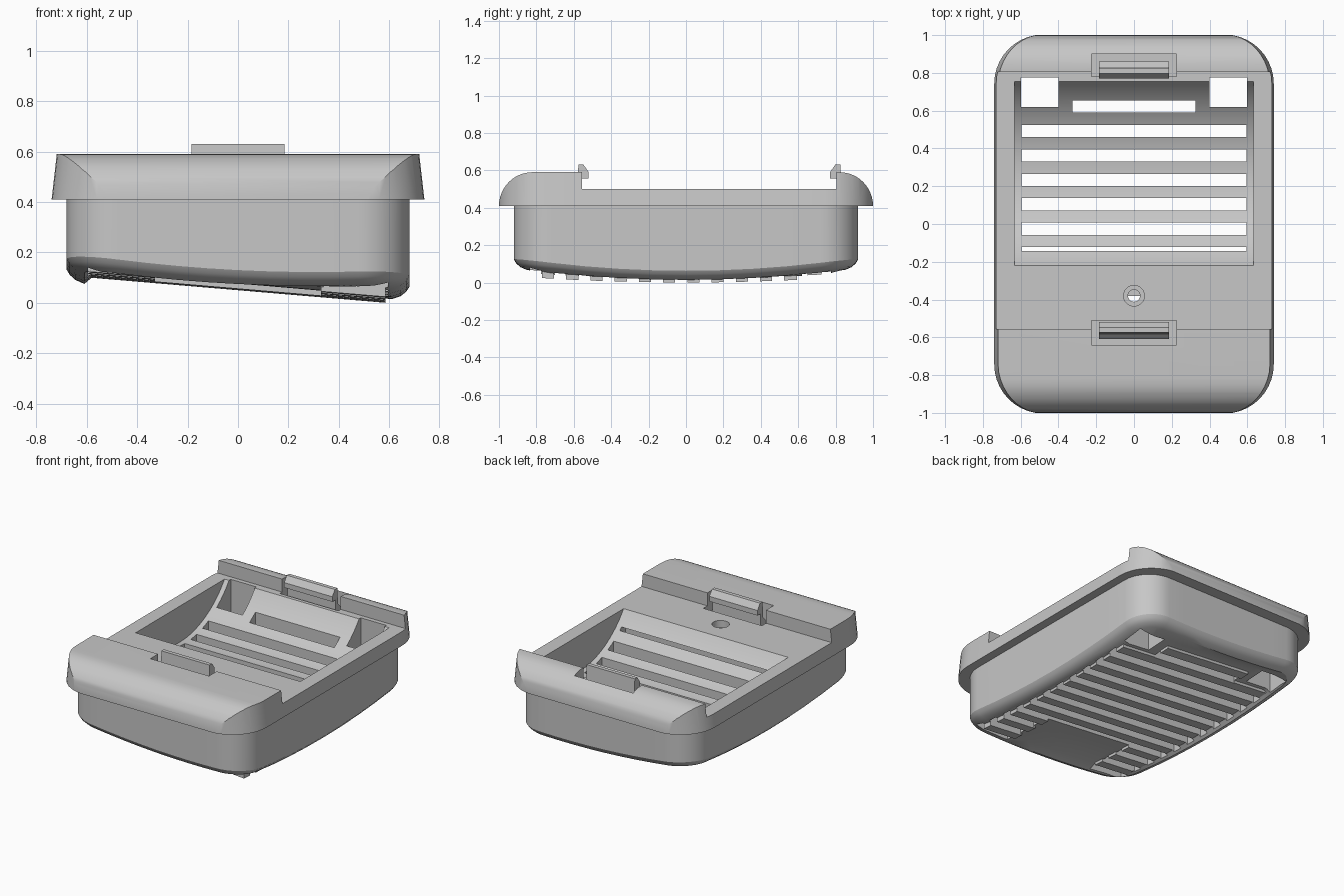
import bpy, bmesh, math

if "Cube" in bpy.data.objects:
    bpy.data.objects.remove(bpy.data.objects["Cube"])

grey = bpy.data.materials.new("plain grey")
grey.diffuse_color = (0.57, 0.57, 0.57, 1)
grey.use_nodes = True
grey.node_tree.nodes["Principled BSDF"].inputs["Base Color"].default_value = grey.diffuse_color


def make(name, bm):
    bm.normal_update()
    if bm.calc_volume(signed=True) < 0:
        bmesh.ops.reverse_faces(bm, faces=bm.faces)
    me = bpy.data.meshes.new(name)
    bm.to_mesh(me)
    bm.free()
    me.materials.append(grey)
    ob = bpy.data.objects.new(name, me)
    bpy.context.collection.objects.link(ob)
    return ob


def add_box(bm, x0, x1, y0, y1, z0, z1, bottom=None):
    """Box whose underside can follow a height function."""
    low = bottom or (lambda x, y: z0)
    c = [(x0, y0), (x1, y0), (x1, y1), (x0, y1)]
    a = [bm.verts.new((x, y, low(x, y))) for x, y in c]
    b = [bm.verts.new((x, y, z1)) for x, y in c]
    bm.faces.new(a[::-1])
    bm.faces.new(b)
    for i in range(4):
        j = (i + 1) % 4
        bm.faces.new((a[i], a[j], b[j], b[i]))


def extrude_x(name, pts, hx):
    """Side profile (y, z) extruded across x."""
    bm = bmesh.new()
    a = [bm.verts.new((-hx, y, z)) for y, z in pts]
    b = [bm.verts.new((hx, y, z)) for y, z in pts]
    bm.faces.new(a[::-1])
    bm.faces.new(b)
    for i in range(len(pts)):
        j = (i + 1) % len(pts)
        bm.faces.new((a[i], a[j], b[j], b[i]))
    return make(name, bm)


def rounded_rect(hx, hy, r, n=10, m=8):
    corners = []
    for k, (sx, sy) in enumerate([(1, 1), (-1, 1), (-1, -1), (1, -1)]):
        corners.append([(sx * (hx - r) + r * math.cos(t), sy * (hy - r) + r * math.sin(t))
                        for t in [(k + i / n) * math.pi / 2 for i in range(n + 1)]])
    pts = []
    for k in range(4):
        pts += corners[k]
        (ax, ay), (bx, by) = corners[k][-1], corners[(k + 1) % 4][0]
        pts += [(ax + (bx - ax) * i / m, ay + (by - ay) * i / m) for i in range(1, m)]
    return pts


def loft(name, rings):
    bm = bmesh.new()
    rows = [[bm.verts.new(p) for p in ring] for ring in rings]
    n = len(rows[0])
    for a, b in zip(rows, rows[1:]):
        for i in range(n):
            j = (i + 1) % n
            bm.faces.new((a[i], a[j], b[j], b[i]))
    bm.faces.new(rows[0][::-1])
    mid = bm.verts.new([sum(v.co[k] for v in rows[-1]) / n for k in range(3)])
    for i in range(n):
        bm.faces.new((rows[-1][i], rows[-1][(i + 1) % n], mid))
    return make(name, bm)


def volume(me):
    bm = bmesh.new()
    bm.from_mesh(me)
    v = bm.calc_volume(signed=True)
    bm.free()
    return v


def boolean(ob, tool, op):
    """Apply a boolean, moving to the next solver if the result is implausible."""
    before = volume(ob.data)
    low, high = {'UNION': (1, 9), 'DIFFERENCE': (0.4, 1), 'INTERSECT': (0.2, 1)}[op]
    mod = ob.modifiers.new(op, 'BOOLEAN')
    mod.operation, mod.object = op, tool
    for solver in ('EXACT', 'MANIFOLD', 'FLOAT'):
        mod.solver = solver
        bpy.context.view_layer.update()
        dg = bpy.context.evaluated_depsgraph_get()
        me = bpy.data.meshes.new_from_object(ob.evaluated_get(dg))
        if low * before <= volume(me) <= high * before:
            ob.data = me
            break
    ob.modifiers.remove(mod)
    bpy.data.objects.remove(tool, do_unlink=True)


def edge_z(x, y):       # lower edge of the side walls
    return 0.13 - 0.05 * x + 0.08 * x * x - 0.07 * (1 - (y / 0.92) ** 2)


def slat_z(x, y):       # tilted underside of the slats
    return 0.05 - 0.085 * x + 0.04 * y * y


# Lower body: straight walls, rolled lower edge, shallow underside
rings = [[(x, y, 0.46) for x, y in rounded_rect(0.68, 0.92, 0.2)]]
for inset, drop in [(0, 0), (0.012, 0.018), (0.035, 0.035), (0.07, 0.045)]:
    rings.append([(x, y, edge_z(x, y) - drop)
                  for x, y in rounded_rect(0.68 - inset, 0.92 - inset, 0.2 - inset)])
for s in (0.92, 0.6, 0.3):
    rings.append([(x, y, slat_z(x, y) + 0.018)
                  for x, y in rounded_rect(0.61 * s, 0.85 * s, 0.13 * s)])
housing = loft("housing", rings)

# Top rim: drafted outline crossed with a side profile with rounded ends
rim = loft("rim", [[(x, y, z) for x, y in rounded_rect(hx, 1.003, 0.26)]
                   for hx, z in [(0.74, 0.41), (0.707, 0.7)]])
arc = [(0.82 + 0.18 * math.cos(t), 0.41 + 0.18 * math.sin(t))
       for t in [i * math.pi / 24 for i in range(13)]]
profile = [(-1, 0.3), (1, 0.3)] + arc + [(0.805, 0.59), (0.805, 0.5), (-0.555, 0.5), (-0.555, 0.59)]
profile += [(-y, z) for y, z in reversed(arc)]
boolean(rim, extrude_x("rim_profile", profile, 0.9), 'INTERSECT')
boolean(housing, rim, 'UNION')

# Slats under the body: three short pairs in front, one short slat at the back
PITCH, WIDTH, START = 0.1295, 0.065, -0.77
bm = bmesh.new()
for k in range(12):
    y0 = START + k * PITCH
    spans = [(-0.585, 0.585)]
    if k < 3:
        spans = [(-0.585, -0.33), (0.33, 0.585)]
    elif k == 11:
        spans = [(-0.33, 0.33)]
    for x0, x1 in spans:
        add_box(bm, x0, x1, y0 - 0.004, y0 + WIDTH + 0.004, 0, 0.16, slat_z)
boolean(housing, make("slats", bm), 'UNION')

# Slots between the slats, and the two square wells at the back
bm = bmesh.new()
for k in range(-1, 11):
    y0, y1 = START + k * PITCH + WIDTH, START + (k + 1) * PITCH
    spans = [(-0.595, 0.595)]
    if k < 2:
        spans = [(-0.595, -0.34), (0.34, 0.595)]
    elif k == 10:
        spans = [(-0.325, 0.325)]
    for x0, x1 in spans:
        add_box(bm, x0, x1, y0, y1, -0.2, 0.412)
for s in (-1, 1):
    xs = sorted((s * 0.4, s * 0.598))
    add_box(bm, xs[0], xs[1], 0.62, 0.775, -0.2, 0.8)
boolean(housing, make("slot_cutter", bm), 'DIFFERENCE')

# Curved scoop in the deck
half = math.asin(0.4875 / 0.6)
scoop = [(0.268 + 0.6 * math.sin(t), 0.85 - 0.6 * math.cos(t))
         for t in [half * (i / 16 - 1) for i in range(33)]]
scoop += [(0.7555, 0.8), (-0.2195, 0.8)]
boolean(housing, extrude_x("scoop_cutter", scoop, 0.632), 'DIFFERENCE')

# Latch pockets
bm = bmesh.new()
add_box(bm, -0.225, 0.225, -0.64, -0.51, 0.45, 0.8)
add_box(bm, -0.225, 0.225, 0.78, 0.9, 0.45, 0.8)
boolean(housing, make("pocket_cutter", bm), 'DIFFERENCE')

# Countersunk screw hole
for r, z in [(0.055, 0.45), (0.032, 0.36)]:
    bm = bmesh.new()
    bmesh.ops.create_cone(bm, cap_ends=True, segments=32, radius1=r, radius2=r, depth=0.4)
    bmesh.ops.translate(bm, verts=bm.verts, vec=(0, -0.38, z + 0.2))
    boolean(housing, make("hole_cutter", bm), 'DIFFERENCE')

# Latches with hooked tips facing each other
hook = [(-0.61, 0.44), (-0.555, 0.44), (-0.555, 0.555), (-0.52, 0.555), (-0.52, 0.59),
        (-0.548, 0.63), (-0.575, 0.63), (-0.582, 0.52), (-0.61, 0.49)]
front_latch = extrude_x("front_latch", hook, 0.185)
back_latch = extrude_x("back_latch", [(0.25 - y, z) for y, z in hook], 0.185)

for ob in (housing, front_latch, back_latch):
    bpy.ops.object.select_all(action='DESELECT')
    ob.select_set(True)
    bpy.context.view_layer.objects.active = ob
    bpy.ops.object.shade_smooth_by_angle(angle=math.radians(30))
